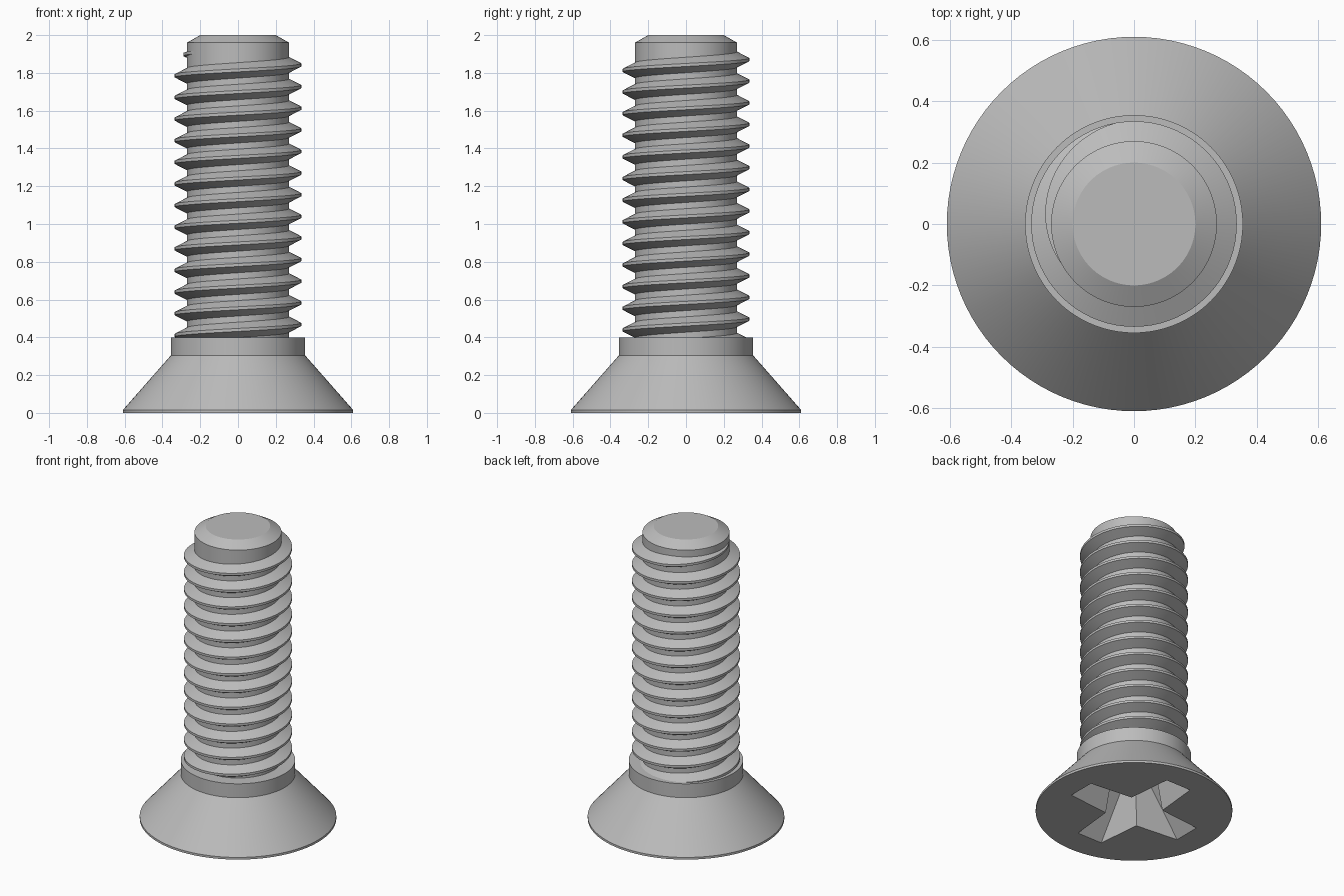
import bpy
import bmesh
import math

cube = bpy.data.objects.get("Cube")
if cube:
    bpy.data.objects.remove(cube, do_unlink=True)

steel = bpy.data.materials.new("grey steel")
steel.use_nodes = True
GREY = (0.5, 0.5, 0.5, 1.0)
steel.diffuse_color = GREY
steel.node_tree.nodes["Principled BSDF"].inputs["Base Color"].default_value = GREY


def loft(name, rings, closed_profile=True):
    """Skin a list of equal closed rings of points and cap both ends."""
    bm = bmesh.new()
    rows = [[bm.verts.new(p) for p in ring] for ring in rings]
    n = len(rows[0])
    for a, b in zip(rows, rows[1:]):
        for i in range(n):
            j = (i + 1) % n
            bm.faces.new((a[i], a[j], b[j], b[i]))
    bm.faces.new(rows[0])
    bm.faces.new(rows[-1])
    bmesh.ops.recalc_face_normals(bm, faces=bm.faces)
    mesh = bpy.data.meshes.new(name)
    bm.to_mesh(mesh)
    bm.free()
    mesh.materials.append(steel)
    obj = bpy.data.objects.new(name, mesh)
    bpy.context.collection.objects.link(obj)
    return obj


def activate(obj):
    bpy.ops.object.select_all(action="DESELECT")
    obj.select_set(True)
    bpy.context.view_layer.objects.active = obj


def circle(radius, z, n=96):
    return [(radius * math.cos(math.tau * i / n),
             radius * math.sin(math.tau * i / n), z) for i in range(n)]


def cross(reach, tip, inner, z):
    """Four-armed outline: arm reach, half width at the tip and at the root."""
    pts = []
    for k in range(4):
        c, s = math.cos(k * math.pi / 2), math.sin(k * math.pi / 2)
        for x, y in ((reach, -tip), (reach, tip), (inner, inner)):
            pts.append((c * x - s * y, s * x + c * y, z))
    return pts


# Countersunk head, collar, core and chamfered tip
PROFILE = [(0.61, 0), (0.61, 0.015), (0.355, 0.305), (0.355, 0.4),
           (0.27, 0.4), (0.27, 1.96), (0.2, 2.0)]
body = loft("head_and_shank", [circle(r, z) for r, z in PROFILE])

# Cross-shaped drive recess, tapering towards its bottom
cutter = loft("recess_cutter", [cross(0.445, 0.096, 0.127, -0.02),
                                cross(0.19, 0.065, 0.095, 0.28),
                                cross(0.02, 0.008, 0.012, 0.33)])
cutter.hide_render = True
activate(body)
cut = body.modifiers.new("drive_recess", "BOOLEAN")
cut.operation = "DIFFERENCE"
cut.solver = "EXACT"
cut.object = cutter
bpy.ops.object.modifier_apply(modifier=cut.name)
bpy.data.objects.remove(cutter, do_unlink=True)

# Right-handed thread that starts inside the collar and fades out near the tip
PITCH, TOP, STEPS, ROOT = 0.1145, 1.842, 72, 0.262
FADE_START, FADE_END = 0.28, 0.617
rings = []
first, last = -13 * STEPS, round(FADE_END * STEPS)
for i in range(first, last + 1):
    turn = i / STEPS
    a = turn * math.tau
    z = TOP + PITCH * turn
    size = min(1, max(0.05, (FADE_END - turn) / (FADE_END - FADE_START)))
    section = ((ROOT, -0.045), (ROOT + 0.073 * size, -0.008),
               (ROOT + 0.073 * size, 0.008), (ROOT, 0.045))
    rings.append([(r * math.cos(a), r * math.sin(a),
                   z + dz * (size if r == ROOT else 1) ) for r, dz in section])
thread = loft("thread", rings)

for part in (body, thread):
    activate(part)
    bpy.ops.object.shade_smooth_by_angle(angle=math.radians(25))
